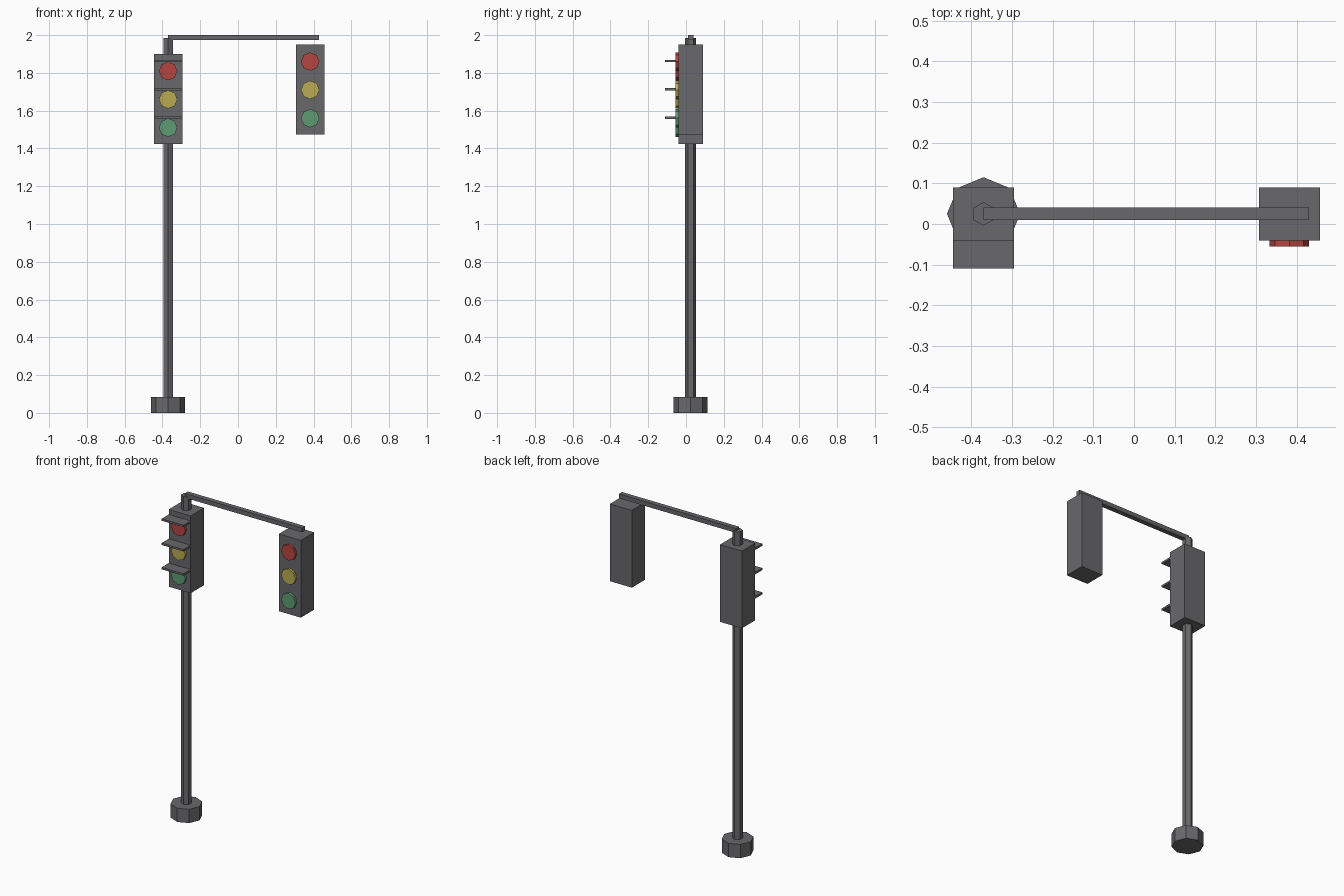
import bpy, math

if "Cube" in bpy.data.objects:
    bpy.data.objects.remove(bpy.data.objects["Cube"])

def material(name, rgb):
    m = bpy.data.materials.new(name)
    m.diffuse_color = (*rgb, 1)
    m.use_nodes = True
    m.node_tree.nodes["Principled BSDF"].inputs["Base Color"].default_value = m.diffuse_color
    return m

GREY = material("dark_grey", (0.14, 0.14, 0.15))
LAMPS = [("red", material("red", (0.46, 0.06, 0.05))),
         ("yellow", material("yellow", (0.48, 0.40, 0.09))),
         ("green", material("green", (0.11, 0.33, 0.17)))]

def finish(name, mat):
    ob = bpy.context.object
    ob.name = name
    ob.data.materials.append(mat)
    return ob

def box(name, lo, hi, mat=GREY):
    bpy.ops.mesh.primitive_cube_add(size=1, location=[(a + b) / 2 for a, b in zip(lo, hi)])
    ob = finish(name, mat)
    ob.scale = [b - a for a, b in zip(lo, hi)]
    return ob

def prism(name, sides, radius, depth, centre, mat=GREY, rot=(0, 0, 0)):
    bpy.ops.mesh.primitive_cylinder_add(vertices=sides, radius=radius, depth=depth,
                                        location=centre, rotation=rot)
    return finish(name, mat)

PX, PY = -0.37, 0.025   # pole axis

# Base, pole and overhead arm
prism("base", 8, 0.09, 0.085, (PX, PY, 0.0425))
prism("pole", 6, 0.029, 1.985, (PX, PY, 0.9925))
box("arm", (PX, 0.01, 1.973), (0.43, 0.04, 2.0))

# Signal heads: housing, three lamps, optional visors
def signal_head(name, x, bottom, lamp_top, visors):
    box(name + "_housing", (x - 0.075, -0.04, bottom), (x + 0.075, 0.09, bottom + 0.477))
    for i, (colour, mat) in enumerate(LAMPS):
        z = lamp_top - 0.15 * i
        prism(f"{name}_{colour}_lamp", 8, 0.049, 0.025, (x, -0.0425, z), mat,
              (math.pi / 2, 0, 0))
        if visors:
            box(f"{name}_{colour}_visor", (x - 0.075, -0.11, z + 0.047),
                (x + 0.075, -0.035, z + 0.059))

signal_head("pole_signal", PX, 1.423, 1.81, True)
signal_head("arm_signal", 0.382, 1.473, 1.86, False)
